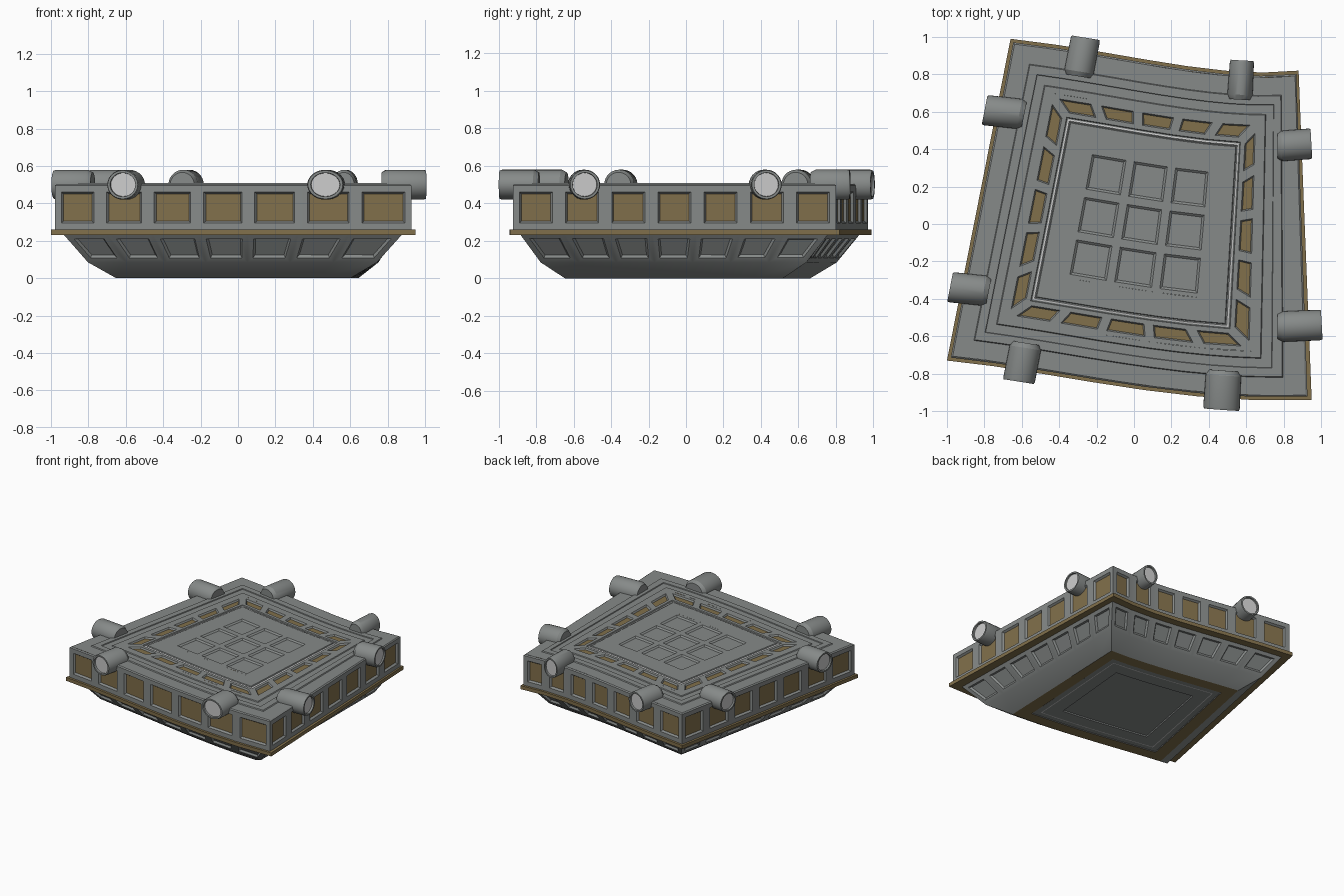
import bpy, bmesh, math

cube = bpy.data.objects.get("Cube")
if cube:
    bpy.data.objects.remove(cube, do_unlink=True)


def material(name, rgb):
    m = bpy.data.materials.new(name)
    m.use_nodes = True
    m.diffuse_color = (*rgb, 1)
    m.node_tree.nodes["Principled BSDF"].inputs["Base Color"].default_value = (*rgb, 1)
    return m


MATS = [material("hull grey", (0.24, 0.255, 0.25)),
        material("bronze", (0.22, 0.16, 0.07)),
        material("pale grey", (0.6, 0.6, 0.6))]
GREY, BRONZE, PALE = range(3)


# Skewed plan: cubic curves through four stations across the width
STATIONS = (-1, -0.556, 0.556, 1)


def cubic(u, values):
    total = 0
    for i, a in enumerate(STATIONS):
        w = values[i]
        for j, b in enumerate(STATIONS):
            if i != j:
                w *= (u - b) / (a - b)
        total += w
    return total


def warp(u, v, z):
    x = 0.0425 + 0.8725 * u + v * cubic(u, (0.17, 0.168, 0.051, -0.035))
    y = cubic(u, (0.13, 0.0775, -0.06, -0.06)) + v * cubic(u, (0.86, 0.859, 0.873, 0.88))
    return (x, y, z)


def side_point(k, t, s, z):
    """Point on side k (front, right, back, left), t along it, s out from the middle."""
    u, v = ((t, -s), (s, t), (-t, s), (-s, -t))[k]
    return warp(u, v, z)


def quad(bm, points, mat):
    f = bm.faces.new([bm.verts.new(p) for p in points])
    f.material_index = mat
    return f


def ring(bm, low, high, mat=GREY, bays=7):
    """Four-sided band between two (s, z) levels, split into bays."""
    faces = []
    for k in range(4):
        for i in range(bays):
            a, b = (2 * i / bays - 1), (2 * (i + 1) / bays - 1)
            faces.append(quad(bm, [side_point(k, r * s, s, z) for r, (s, z) in
                                   ((a, low), (b, low), (b, high), (a, high))], mat))
    return faces


def rings(bm, levels, mat=GREY, bays=7):
    for low, high in zip(levels, levels[1:]):
        ring(bm, low, high, mat, bays)


def grid(bm, s, z, n, up=True):
    faces = []
    c = [s * (2 * i / n - 1) for i in range(n + 1)]
    for i in range(n):
        for j in range(n):
            p = [warp(u, v, z) for u, v in ((c[i], c[j]), (c[i + 1], c[j]),
                                            (c[i + 1], c[j + 1]), (c[i], c[j + 1]))]
            faces.append(quad(bm, p if up else p[::-1], GREY))
    return faces


def recess(bm, faces, border, slope, depth, mat=GREY):
    """Sink a bevelled panel into each face."""
    bm.normal_update()
    bmesh.ops.inset_individual(bm, faces=faces, thickness=border, use_even_offset=True)
    bm.normal_update()
    bmesh.ops.inset_individual(bm, faces=faces, thickness=slope, depth=-depth,
                               use_even_offset=True)
    for f in faces:
        f.material_index = mat


def finish(bm, name, closed=False):
    bmesh.ops.remove_doubles(bm, verts=bm.verts, dist=0.0002)
    if closed:
        bmesh.ops.recalc_face_normals(bm, faces=bm.faces)
    mesh = bpy.data.meshes.new(name)
    bm.to_mesh(mesh)
    bm.free()
    for m in MATS:
        mesh.materials.append(m)
    ob = bpy.data.objects.new(name, mesh)
    bpy.context.collection.objects.link(ob)
    bpy.ops.object.select_all(action='DESELECT')
    ob.select_set(True)
    bpy.context.view_layer.objects.active = ob
    bpy.ops.object.shade_smooth_by_angle(angle=math.radians(28))


# Underside: nested plates with a bronze border
bm = bmesh.new()
grid(bm, 0.38, 0.012, 7, up=False)
rings(bm, [(0.38, 0.012), (0.385, 0.004), (0.50, 0.004)])
ring(bm, (0.50, 0.004), (0.508, 0.004), PALE)
rings(bm, [(0.508, 0.004), (0.555, 0.004), (0.56, 0.0)])
ring(bm, (0.56, 0.0), (0.664, 0.0), BRONZE)
finish(bm, "underside")

# Sloping lower hull with recessed panels
bm = bmesh.new()
ring(bm, (0.664, 0.0), (0.808, 0.085))
bays = ring(bm, (0.808, 0.085), (0.935, 0.235))
recess(bm, bays, 0.03, 0.01, 0.014)
finish(bm, "lower_hull")

# Bronze belt
bm = bmesh.new()
rings(bm, [(0.93, 0.232), (1.0, 0.232), (1.0, 0.26), (0.975, 0.26)], BRONZE)
finish(bm, "belt")

# Upright walls with bronze windows
bm = bmesh.new()
bays = ring(bm, (0.98, 0.26), (0.98, 0.496))
rings(bm, [(0.98, 0.496), (0.97, 0.503)])
recess(bm, bays, 0.035, 0.01, 0.015, BRONZE)
finish(bm, "walls")

# Stepped deck with a ring of bronze slots
bm = bmesh.new()
rings(bm, [(0.97, 0.503), (0.86, 0.503), (0.855, 0.51), (0.803, 0.51),
           (0.80, 0.504), (0.745, 0.504), (0.74, 0.51), (0.703, 0.51)], bays=10)
slots = ring(bm, (0.703, 0.51), (0.572, 0.51), bays=5)
recess(bm, slots, 0.024, 0.007, 0.012, BRONZE)
finish(bm, "deck")

# Central deck panel with pale edging and nine square recesses
bm = bmesh.new()
rings(bm, [(0.572, 0.51), (0.568, 0.503), (0.561, 0.503)], bays=5)
ring(bm, (0.561, 0.503), (0.552, 0.506), PALE, 5)
rings(bm, [(0.552, 0.506), (0.545, 0.503), (0.541, 0.51), (0.3975, 0.51)], bays=6)
recess(bm, grid(bm, 0.3975, 0.51, 3), 0.022, 0.012, 0.01)
finish(bm, "deck_panel")

# Eight lamps, two on each side
SEGMENTS = 28
LAMP = [(0.82, 0.83), (1, 0.86), (1, 1.055), (0.95, 1.07), (0.8, 1.07), (0.78, 1.055)]
SIDES = ("front", "right", "back", "left")
for k, side in enumerate(SIDES):
    for number, t in enumerate((-0.55, 0.55), 1):
        bm = bmesh.new()
        loops = []
        for r, s in LAMP:
            angles = [2 * math.pi * i / SEGMENTS for i in range(SEGMENTS)]
            loops.append([bm.verts.new(side_point(k, t + 0.093 * r * math.cos(a), s,
                                                  0.5 + 0.08 * r * math.sin(a)))
                          for a in angles])
        for a, b in zip(loops, loops[1:]):
            for i in range(SEGMENTS):
                j = (i + 1) % SEGMENTS
                bm.faces.new((a[i], a[j], b[j], b[i]))
        bm.faces.new(loops[0])
        bm.faces.new(loops[-1]).material_index = PALE
        finish(bm, f"{side}_lamp_{number}", closed=True)
